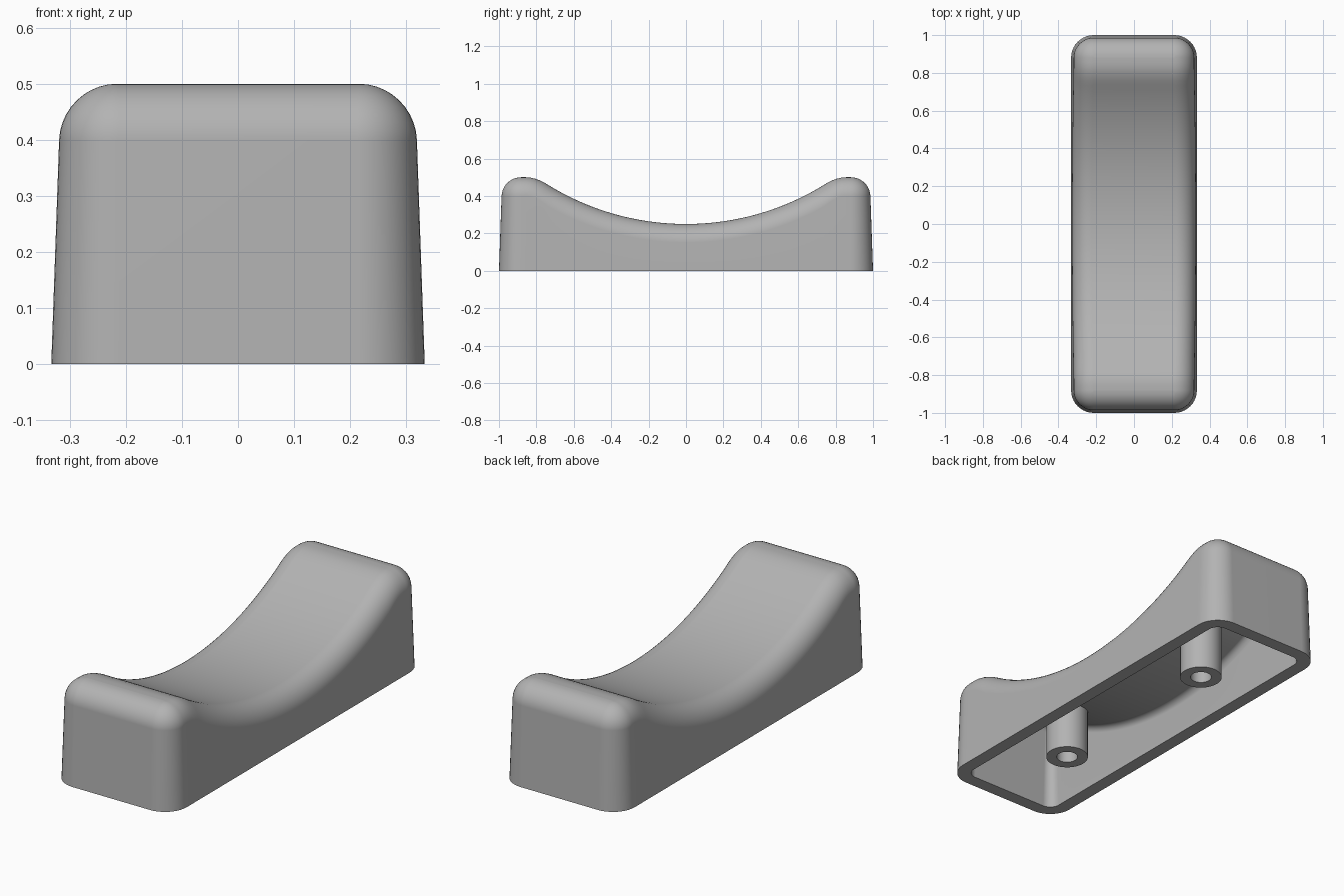
import bpy, bmesh, math

cube = bpy.data.objects.get("Cube")
if cube:
    bpy.data.objects.remove(cube)

HALF_X, HALF_Y, TOP, DIP = 0.333, 1.0, 0.5, 0.25
CORNER, FILLET, WALL, DRAFT = 0.12, 0.1, 0.067, 0.035
ARC = 1.405  # radius of the saddle curve

grey = bpy.data.materials.new("grey plastic")
grey.use_nodes = True
grey.diffuse_color = (0.45, 0.45, 0.45, 1)
grey.node_tree.nodes["Principled BSDF"].inputs["Base Color"].default_value = grey.diffuse_color


def height(y):
    """Saddle arc, softly blended into the flat ends."""
    arc = DIP + ARC - math.sqrt(ARC ** 2 - y * y)
    blend = 0.04
    return min(arc, TOP) - max(blend - abs(arc - TOP), 0) ** 2 / (4 * blend)


def lowered(y, depth):
    """Height of the saddle surface pushed inwards along its normal."""
    slope = (height(y + 0.01) - height(y - 0.01)) / 0.02
    return height(y) - depth * math.sqrt(1 + slope * slope)


def half_outline(steps=10, samples=72):
    """Right half of the rounded plan: core point and outward direction."""
    cx, cy = HALF_X - CORNER, HALF_Y - CORNER
    points = []
    for i in range(steps + 1):
        a = math.radians(-90 + 90 * i / steps)
        points.append((cx, -cy, math.cos(a), math.sin(a)))
    for i in range(1, samples):
        points.append((cx, -cy + 2 * cy * i / samples, 1, 0))
    for i in range(steps + 1):
        a = math.radians(90 * i / steps)
        points.append((cx, cy, math.cos(a), math.sin(a)))
    return points


def ring(bm, inset, depth=None):
    """Closed loop of vertices; depth None lies on the ground."""
    half = []
    for cx, cy, dx, dy in half_outline():
        r, z = CORNER - inset, 0
        if depth is not None:
            z = lowered(cy + r * dy, depth)
            r -= DRAFT * z
        r = max(r, 0)
        half.append((cx + r * dx, cy + r * dy, z))
    loop = half + [(-x, y, z) for x, y, z in reversed(half)]
    return [bm.verts.new(p) for p in loop]


def bridge(bm, a, b):
    n = len(a)
    for i in range(n):
        j = (i + 1) % n
        bm.faces.new((a[i], a[j], b[j], b[i]))


def skin(bm, base_inset, base_depth, radius, steps):
    """Drafted wall, rounded edge and saddle cap; returns the ground loop."""
    base = ring(bm, base_inset)
    last = base
    for i in range(steps + 1):
        a = math.pi / 2 * i / steps
        loop = ring(bm, base_inset + radius * (1 - math.cos(a)),
                    base_depth + radius * (1 - math.sin(a)))
        bridge(bm, last, loop)
        last = loop
    n = len(last)
    for i in range(n // 2 - 1):
        bm.faces.new((last[i], last[i + 1], last[n - 2 - i], last[n - 1 - i]))
    return base


def finish(bm, name, angle):
    bmesh.ops.remove_doubles(bm, verts=bm.verts, dist=0.0004)
    bmesh.ops.recalc_face_normals(bm, faces=bm.faces)
    mesh = bpy.data.meshes.new(name)
    bm.to_mesh(mesh)
    bm.free()
    mesh.materials.append(grey)
    obj = bpy.data.objects.new(name, mesh)
    bpy.context.collection.objects.link(obj)
    bpy.ops.object.select_all(action='DESELECT')
    obj.select_set(True)
    bpy.context.view_layer.objects.active = obj
    bpy.ops.object.shade_smooth_by_angle(angle=math.radians(angle))
    weighted = obj.modifiers.new("even shading", 'WEIGHTED_NORMAL')
    weighted.keep_sharp = True
    return obj


# Hollow body: outer skin, inner skin and the rim between them
bm = bmesh.new()
outer = skin(bm, 0, 0, FILLET, 10)
inner = skin(bm, WALL, WALL, FILLET - WALL, 5)
bridge(bm, outer, inner)
finish(bm, "saddle_body", 40)


# Screw posts: tubes from the ground up into the ceiling
def screw_post(name, y, outer_r=0.1, inner_r=0.05, sides=40):
    bm = bmesh.new()

    def circle(r, top):
        loop = []
        for i in range(sides):
            a = math.tau * i / sides
            py = y + r * math.sin(a)
            loop.append(bm.verts.new((r * math.cos(a), py, lowered(py, WALL / 2) if top else 0)))
        return loop

    loops = [circle(outer_r, True), circle(outer_r, False),
             circle(inner_r, False), circle(inner_r, True)]
    for k in range(4):
        bridge(bm, loops[k], loops[(k + 1) % 4])
    finish(bm, name, 40)


for name, y in (("front_screw_post", -0.5), ("back_screw_post", 0.5)):
    screw_post(name, y)
